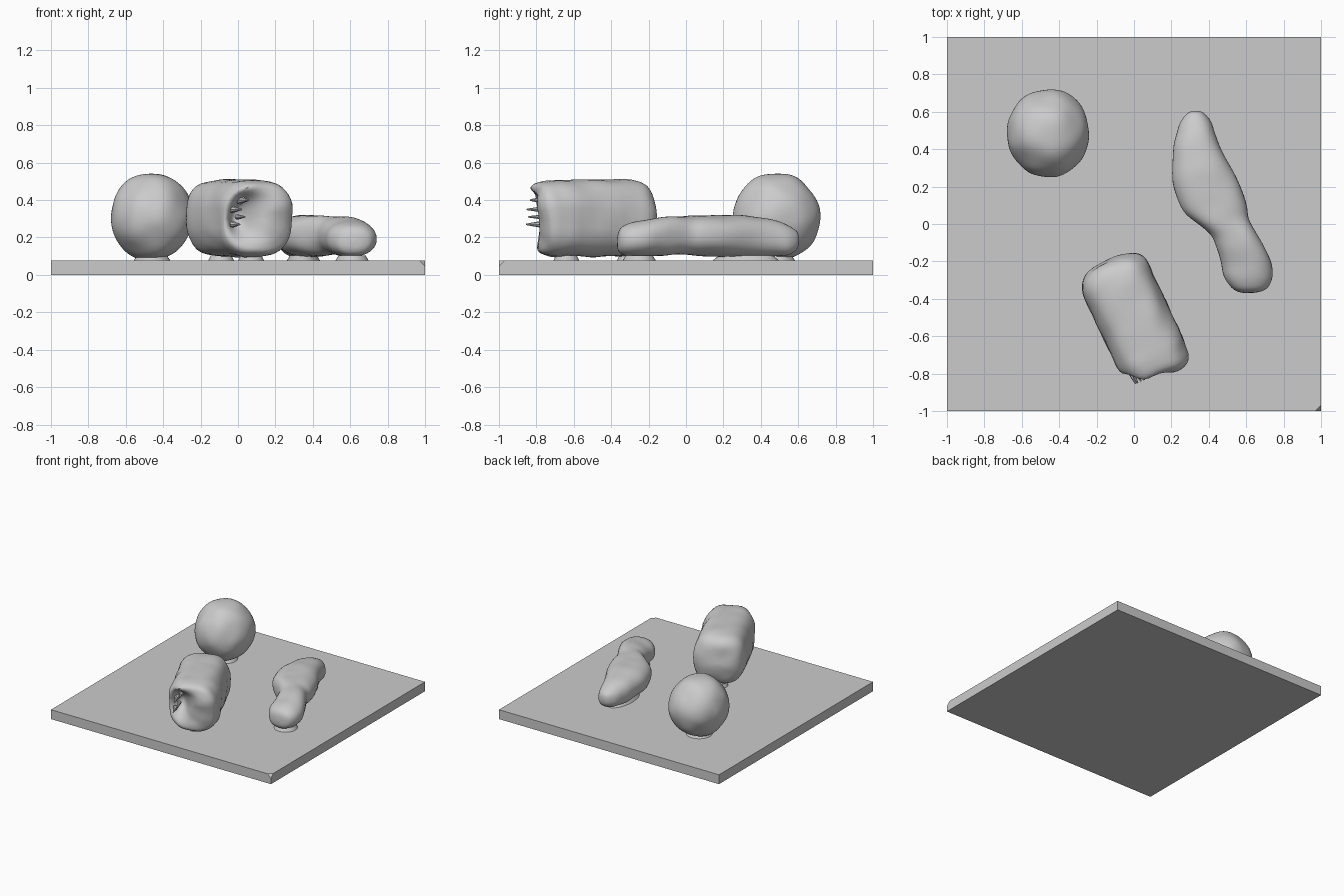
import bpy, bmesh, math
from mathutils import Vector, noise

if "Cube" in bpy.data.objects:
    bpy.data.objects.remove(bpy.data.objects["Cube"])

grey = bpy.data.materials.new("plain grey")
grey.diffuse_color = (0.6, 0.6, 0.6, 1)
grey.use_nodes = True
grey.node_tree.nodes["Principled BSDF"].inputs["Base Color"].default_value = grey.diffuse_color
SIDES = 40


def finish(name, bm, angle=40):
    bmesh.ops.recalc_face_normals(bm, faces=bm.faces)
    mesh = bpy.data.meshes.new(name)
    bm.to_mesh(mesh)
    bm.free()
    obj = bpy.data.objects.new(name, mesh)
    bpy.context.collection.objects.link(obj)
    mesh.materials.append(grey)
    bpy.ops.object.select_all(action='DESELECT')
    obj.select_set(True)
    bpy.context.view_layer.objects.active = obj
    bpy.ops.object.shade_smooth_by_angle(angle=math.radians(angle))
    return obj


def roughen(bm, size, scale):
    """Gentle hand-moulded unevenness."""
    bm.normal_update()
    moves = [(v, v.normal * noise.noise(v.co * scale) * size) for v in bm.verts]
    for v, move in moves:
        v.co += move


def ring_point(a, half_w, half_h, power):
    c, s = math.cos(a), math.sin(a)
    return (half_w * math.copysign(abs(c) ** (2 / power), c),
            half_h * math.copysign(abs(s) ** (2 / power), s))


def loft(rings):
    """Skin closed rings of points and cap both ends."""
    bm = bmesh.new()
    loops = [[bm.verts.new(p) for p in ring] for ring in rings]
    for a, b in zip(loops, loops[1:]):
        for i in range(SIDES):
            j = (i + 1) % SIDES
            bm.faces.new((a[i], a[j], b[j], b[i]))
    for end in (loops[0], loops[-1]):
        bmesh.ops.triangle_fill(bm, edges=[bm.edges.get((end[i], end[i - 1])) for i in range(SIDES)],
                                use_beauty=True)
    return bm


def smooth_rows(rows, steps=4):
    """Catmull-Rom interpolation between section rows."""
    out = []
    for k in range(len(rows) - 1):
        p = [rows[min(max(k + d, 0), len(rows) - 1)] for d in (-1, 0, 1, 2)]
        for n in range(steps):
            t = n / steps
            out.append([0.5 * (2 * b + (c - a) * t + (2 * a - 5 * b + 4 * c - d) * t * t
                               + (3 * b - a - 3 * c + d) * t ** 3) for a, b, c, d in zip(*p)])
    return out + [rows[-1]]


# Square base slab with one chipped front corner
bm = bmesh.new()
bmesh.ops.create_cube(bm, size=1)
for v in bm.verts:
    v.co = (v.co.x * 2, v.co.y * 2, (v.co.z + 0.5) * 0.077)
chip = [v for v in bm.verts if v.co.x > 0 and v.co.y < 0 and v.co.z > 0.05]
bmesh.ops.bevel(bm, geom=chip, offset=0.03, affect='VERTICES', segments=1)
finish("base_slab", bm, 20)

# Ball
bm = bmesh.new()
bmesh.ops.create_icosphere(bm, subdivisions=5, radius=1)
for v in bm.verts:
    v.co = (-0.46 + 0.222 * v.co.x, 0.485 + 0.235 * v.co.y, max(0.31 + 0.233 * v.co.z, 0.092))
roughen(bm, 0.012, 7)
finish("ball", bm)

# Bent long lump: y, x min, x max, z min, z max
sections = [(0.607, 0.315, 0.335, 0.18, 0.20), (0.595, 0.285, 0.37, 0.14, 0.235),
            (0.55, 0.25, 0.41, 0.108, 0.265), (0.48, 0.23, 0.435, 0.098, 0.29),
            (0.40, 0.21, 0.465, 0.095, 0.305), (0.30, 0.203, 0.52, 0.095, 0.317),
            (0.20, 0.21, 0.57, 0.097, 0.32), (0.10, 0.245, 0.60, 0.10, 0.318),
            (0.03, 0.30, 0.615, 0.105, 0.316), (-0.05, 0.405, 0.655, 0.11, 0.315),
            (-0.12, 0.44, 0.695, 0.105, 0.308), (-0.20, 0.465, 0.73, 0.10, 0.295),
            (-0.28, 0.483, 0.738, 0.096, 0.283), (-0.34, 0.52, 0.715, 0.108, 0.258),
            (-0.365, 0.56, 0.675, 0.135, 0.225), (-0.373, 0.60, 0.63, 0.17, 0.19)]
rings = []
for y, x0, x1, z0, z1 in smooth_rows(sections):
    ring = []
    for i in range(SIDES):
        dx, dz = ring_point(math.tau * i / SIDES, (x1 - x0) / 2, (z1 - z0) / 2, 2.3)
        ring.append(((x0 + x1) / 2 + dx, y, (z0 + z1) / 2 + dz))
    rings.append(ring)
bm = loft(rings)
roughen(bm, 0.006, 8)
finish("bent_lump", bm)

# Lying cylinder, running along a slanted axis, with a torn hollow in its front end
along = Vector((0.42, -0.907, 0)).normalized()
across = Vector((0.907, 0.42, 0)).normalized()


def bump(s, z, s0, z0, ws, wz):
    return math.exp(-((s - s0) / ws) ** 2 - ((z - z0) / wz) ** 2)


# distance along the axis, section scale
profile = [(0.12, 0.02), (0.122, 0.25), (0.128, 0.5), (0.14, 0.7), (0.163, 0.86), (0.20, 0.96),
           (0.25, 0.995), (0.35, 1), (0.45, 1), (0.55, 1), (0.65, 1), (0.70, 0.98), (0.74, 0.94),
           (0.765, 0.86), (0.775, 0.75), (0.78, 0.62), (0.78, 0.48), (0.78, 0.34), (0.78, 0.2),
           (0.78, 0.02)]
rings = []
for t, scale in smooth_rows(profile, 2):
    ring = []
    for i in range(SIDES):
        s, z = ring_point(math.tau * i / SIDES, 0.195 * scale, 0.206 * scale, 2.7)
        front = max(0, min(1, (t - 0.62) / 0.14))
        dent = 0.15 * bump(s, z, -0.09, 0.01, 0.07, 0.13) + 0.05 * bump(s, z, -0.2, -0.06, 0.08, 0.2)
        lobe = 0.03 * bump(s, z, 0.09, 0.08, 0.1, 0.12) + 0.05 * bump(s, z, -0.09, 0.16, 0.07, 0.05)
        p = along * (t + front * (lobe - dent)) + across * (s - 0.212)
        ring.append((p.x, p.y, z + 0.304))
    rings.append(ring)
bm = loft(rings)
roughen(bm, 0.01, 9)
finish("lying_cylinder", bm)

# Ragged slivers at the torn end
bm = bmesh.new()
for s, z, length, rad in ((-0.34, 0.35, 0.12, 0.02), (-0.32, 0.31, 0.10, 0.015),
                          (-0.35, 0.27, 0.09, 0.018), (-0.30, 0.40, 0.11, 0.025)):
    spike = bmesh.ops.create_cone(bm, segments=8, radius1=rad, radius2=0.004, depth=length, cap_ends=True)
    turn = along.to_track_quat('Z', 'Y')
    for v in spike["verts"]:
        v.co = turn @ v.co + along * (0.76 - length / 2 + 0.02) + across * s + Vector((0, 0, z))
finish("torn_slivers", bm)

# Low contact pads between the pieces and the slab: x, y, half length, half width
for k, (x, y, rx, ry) in enumerate(((-0.46, 0.485, 0.1, 0.1), (-0.09, -0.3, 0.07, 0.07),
                                    (0.07, -0.64, 0.07, 0.07), (0.35, 0.32, 0.09, 0.18),
                                    (0.61, -0.25, 0.09, 0.09))):
    bm = bmesh.new()
    bmesh.ops.create_cone(bm, segments=32, radius1=1, radius2=0.8, depth=0.03, cap_ends=True)
    for v in bm.verts:
        v.co = (x + v.co.x * rx, y + v.co.y * ry, 0.089 + v.co.z)
    finish("contact_pad_%d" % (k + 1), bm)
